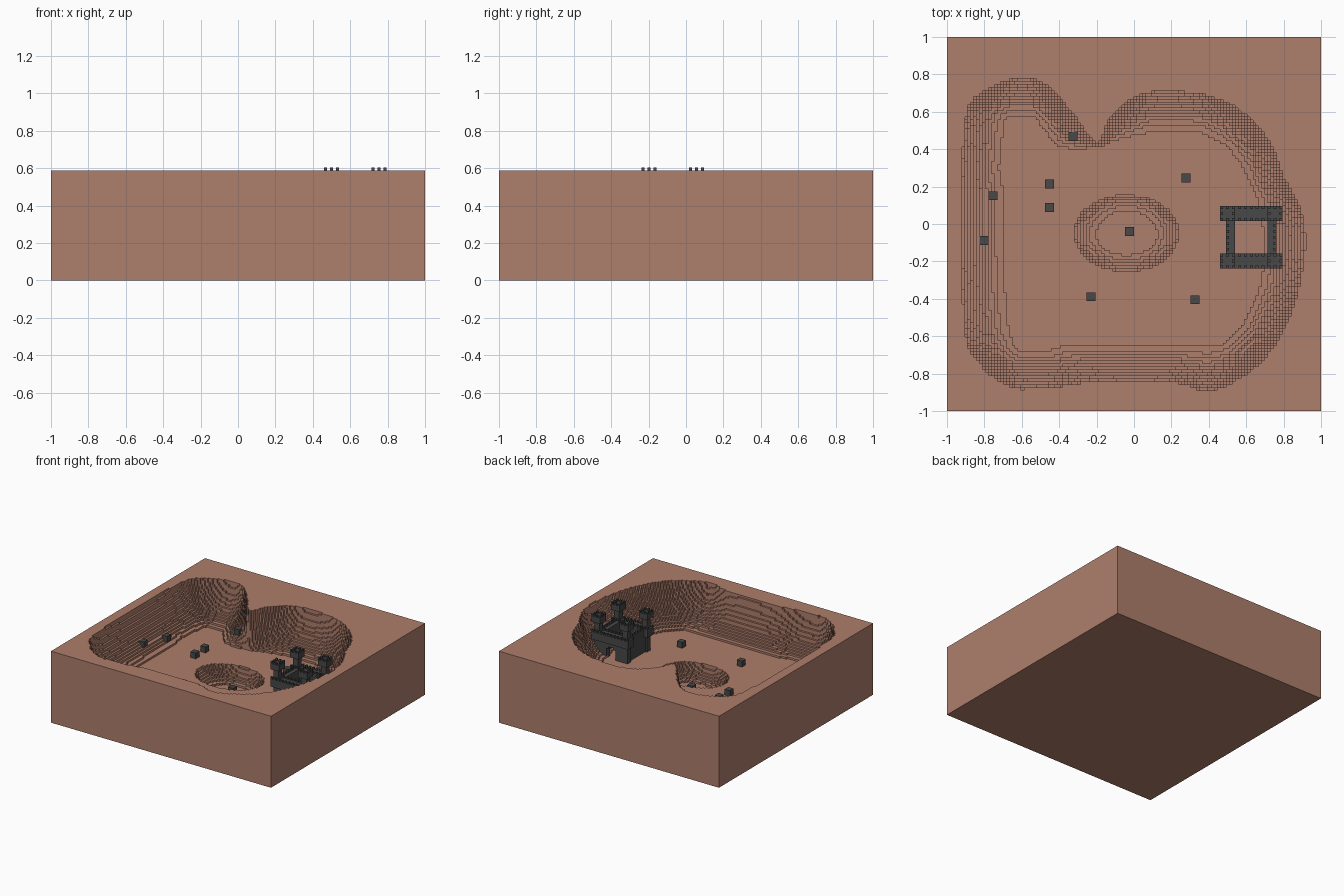
import bpy, bmesh, math

if "Cube" in bpy.data.objects:
    bpy.data.objects.remove(bpy.data.objects["Cube"])

N = 126              # cells along each side
S = 2 / N            # cell size
TOP, FLOOR, PIT = 37, 17, 9   # heights in cells


def material(name, rgb):
    m = bpy.data.materials.new(name)
    m.use_nodes = True
    m.diffuse_color = (*rgb, 1)
    m.node_tree.nodes["Principled BSDF"].inputs["Base Color"].default_value = (*rgb, 1)
    return m


CLAY = material("clay_brown", (0.42, 0.21, 0.147))
STONE = material("dark_stone", (0.065, 0.065, 0.065))


def finish(bm, name, mat):
    me = bpy.data.meshes.new(name)
    bm.to_mesh(me)
    bm.free()
    me.materials.append(mat)
    ob = bpy.data.objects.new(name, me)
    bpy.context.collection.objects.link(ob)
    return ob


def cell(i, j, k):
    return (-1 + i * S, -1 + j * S, k * S)


def boxes(name, mat, items):
    """One object from boxes given as cell ranges (x0, x1, y0, y1, z0, z1)."""
    bm = bmesh.new()
    for x0, x1, y0, y1, z0, z1 in items:
        lo, hi = cell(x0, y0, z0), cell(x1, y1, z1)
        for v in bmesh.ops.create_cube(bm, size=1)["verts"]:
            v.co = [hi[a] if v.co[a] > 0 else lo[a] for a in range(3)]
    return finish(bm, name, mat)


# Basin outlines: rim at the top, edge of the flat floor below
RIM = [(-.6, .78), (-.45, .73), (-.32, .58), (-.2, .43), (-.13, .56), (.05, .7),
       (.33, .7), (.53, .63), (.72, .45), (.8, .25), (.89, .08), (.915, -.1),
       (.89, -.3), (.82, -.52), (.68, -.74), (.42, -.89), (.2, -.84), (-.2, -.84),
       (-.45, -.875), (-.66, -.87), (-.82, -.75), (-.91, -.52), (-.91, .5), (-.8, .71)]
BED = [(-.65, .53), (-.55, .53), (-.43, .37), (-.3, .38), (-.1, .43), (.05, .44),
       (.35, .44), (.47, .38), (.55, .27), (.62, .12), (.65, -.1), (.64, -.3),
       (.55, -.5), (.45, -.6), (-.37, -.6), (-.45, -.63), (-.6, -.63), (-.63, -.5),
       (-.655, -.1), (-.655, .2), (-.68, .3)]


def rounded(pts, steps=3):
    """Closed Catmull-Rom curve through the points."""
    out, n = [], len(pts)
    for i in range(n):
        a, b, c, d = (pts[(i + o) % n] for o in (-1, 0, 1, 2))
        for s in range(steps):
            t = s / steps
            out.append(tuple(0.5 * (2 * q + (r - p) * t + (2 * p - 5 * q + 4 * r - w) * t * t
                                    + (3 * q - p - 3 * r + w) * t ** 3)
                             for p, q, r, w in zip(a, b, c, d)))
    return out


def edges(pts):
    return [(a[0], a[1], b[0] - a[0], b[1] - a[1])
            for a, b in zip(pts, pts[1:] + pts[:1])]


def inside_distance(x, y, segs):
    """Inside flag and distance to a closed outline."""
    best, inside = 9.0, False
    for ax, ay, dx, dy in segs:
        px, py = x - ax, y - ay
        t = min(1, max(0, (px * dx + py * dy) / (dx * dx + dy * dy)))
        ex, ey = px - t * dx, py - t * dy
        best = min(best, ex * ex + ey * ey)
        if (ay > y) != (ay + dy > y) and x < ax + (y - ay) / dy * dx:
            inside = not inside
    return inside, math.sqrt(best)


def bowl(t):
    """Depth from 0 at the rim to 1 at the floor, steepest at the rim."""
    return (1 - (1 - min(t, 1)) ** 2) ** 0.7


rim, bed = edges(rounded(RIM)), edges(BED)


def ground(i, j):
    x, y = -1 + (i + .5) * S, -1 + (j + .5) * S
    in_rim, d_rim = inside_distance(x, y, rim)
    if not in_rim:
        return TOP
    in_bed, d_bed = inside_distance(x, y, bed)
    if not in_bed:
        return round(TOP - (TOP - FLOOR) * bowl(d_rim / (d_rim + d_bed)))
    r = math.hypot((x + .04) / .28, (y + .05) / .205)
    return FLOOR if r >= 1 else round(FLOOR - (FLOOR - PIT) * bowl((1 - r) / .6))


H = [[ground(i, j) for j in range(N)] for i in range(N)]

# Stepped ground block: tops in runs along x, walls where heights differ
bm = bmesh.new()


def quad(*corners):
    bm.faces.new([bm.verts.new(cell(*c)) for c in corners])


for j in range(N):
    i = 0
    while i < N:
        e, h = i, H[i][j]
        while e < N and H[e][j] == h:
            e += 1
        quad((i, j, h), (e, j, h), (e, j + 1, h), (i, j + 1, h))
        i = e
for i in range(1, N):
    for j in range(N):
        a, b = H[i - 1][j], H[i][j]
        if a != b:
            quad((i, j, a), (i, j, b), (i, j + 1, b), (i, j + 1, a))
        a, b = H[j][i - 1], H[j][i]
        if a != b:
            quad((j, i, b), (j, i, a), (j + 1, i, a), (j + 1, i, b))
quad((0, 0, 0), (N, 0, 0), (N, 0, TOP), (0, 0, TOP))
quad((N, 0, 0), (N, N, 0), (N, N, TOP), (N, 0, TOP))
quad((N, N, 0), (0, N, 0), (0, N, TOP), (N, N, TOP))
quad((0, N, 0), (0, 0, 0), (0, 0, TOP), (0, N, TOP))
quad((0, N, 0), (N, N, 0), (N, 0, 0), (0, 0, 0))
bmesh.ops.remove_doubles(bm, verts=bm.verts, dist=1e-5)
finish(bm, "ground_block", CLAY)

# Castle towers: shaft, wide head and a ring of battlements
for side, tx in (("right", 92), ("left", 108)):
    for end, ty in (("front", 48), ("back", 64)):
        parts = [(tx + 1, tx + 4, ty + 1, ty + 4, FLOOR, 34),
                 (tx, tx + 5, ty, ty + 5, 34, 37)]
        parts += [(tx + a, tx + a + 1, ty + b, ty + b + 1, 37, 38)
                  for a in (0, 2, 4) for b in (0, 2, 4) if (a, b) != (2, 2)]
        boxes(f"castle_tower_{end}_{side}", STONE, parts)

# Front and back walls: overhanging parapet, with a gateway through the back
boxes("castle_wall_front", STONE,
      [(93, 112, 49, 52, FLOOR, 25), (92, 113, 48, 53, 25, 29)]
      + [(x, x + 1, y, y + 1, 29, 30) for x in range(92, 113, 2) for y in (48, 52)])
boxes("castle_wall_back", STONE,
      [(93, 100, 65, 68, FLOOR, 25), (105, 112, 65, 68, FLOOR, 25),
       (100, 101, 65, 68, 22, 25), (104, 105, 65, 68, 22, 25),
       (101, 104, 65, 68, 23, 25), (92, 113, 64, 69, 25, 29)]
      + [(x, x + 1, y, y + 1, 29, 30) for x in range(92, 113, 2) for y in (64, 68)])

# Side walls
for side, x in (("right", 94), ("left", 108)):
    outer = x if side == "right" else x + 2
    boxes(f"castle_wall_{side}", STONE,
          [(x, x + 3, 52, 65, FLOOR, 29)]
          + [(outer, outer + 1, y, y + 1, 29, 30) for y in range(54, 64, 2)])

# Loose boulders resting on the ground
BOULDERS = [(-.455, .215), (-.455, .09), (-.755, .155), (-.8, -.085), (-.33, .47),
            (.275, .25), (.325, -.4), (-.235, -.385), (-.025, -.035)]
for n, (x, y) in enumerate(BOULDERS, 1):
    i, j = int((x + 1) / S), int((y + 1) / S)
    h = H[i][j]
    boxes(f"boulder_{n}", STONE, [(i - 1, i + 2, j - 1, j + 2, h, h + 3)])
